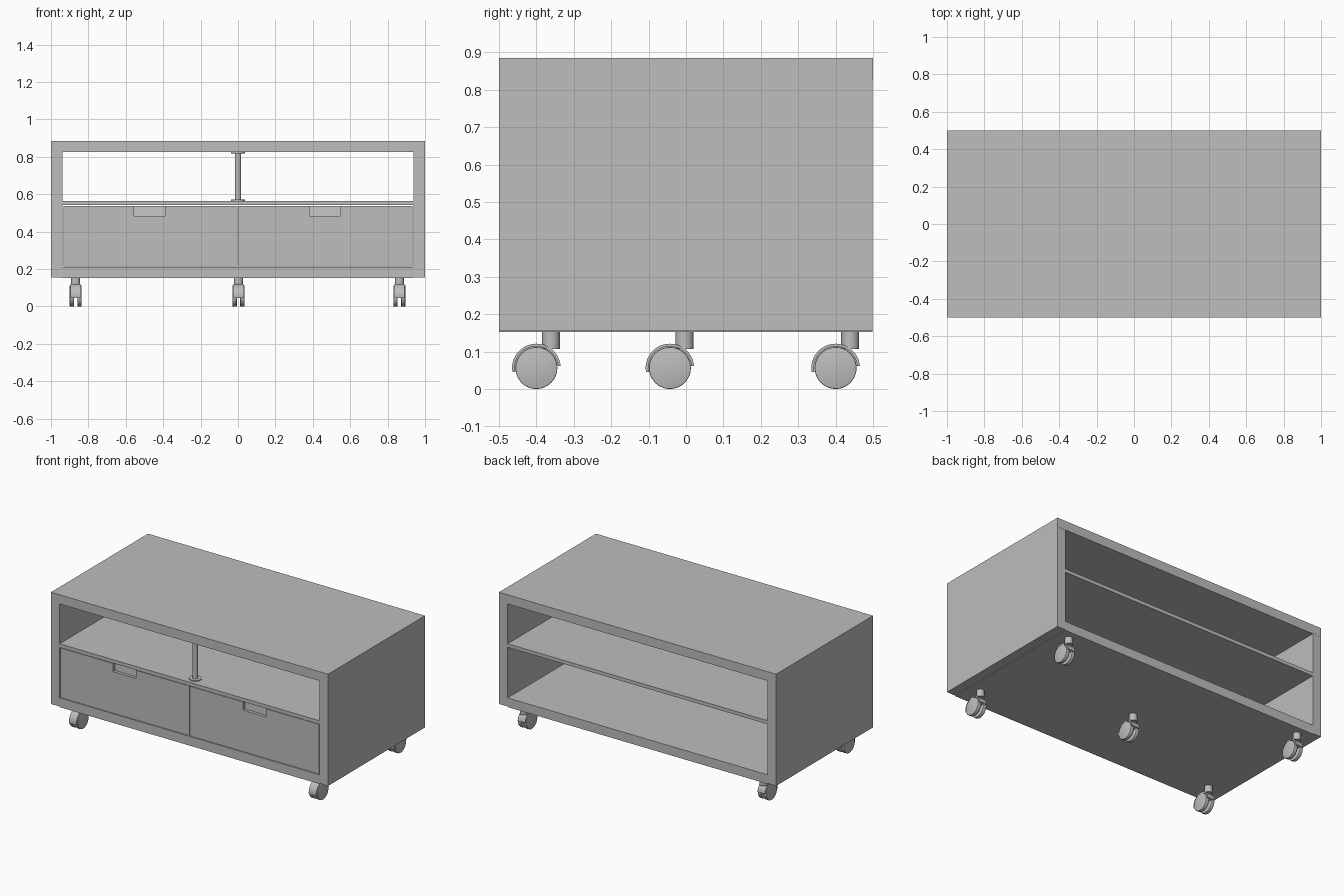
import bpy, bmesh, math
from mathutils import Matrix, Vector

if "Cube" in bpy.data.objects:
    bpy.data.objects.remove(bpy.data.objects["Cube"])


def material(name, v):
    m = bpy.data.materials.new(name)
    m.diffuse_color = (v, v, v, 1)
    m.use_nodes = True
    m.node_tree.nodes["Principled BSDF"].inputs["Base Color"].default_value = m.diffuse_color
    return m


GREY = material("mid grey", 0.51)
LIGHT = material("light grey", 0.57)


def finish(name, bm, mat=GREY, smooth=False):
    bmesh.ops.recalc_face_normals(bm, faces=bm.faces)
    me = bpy.data.meshes.new(name)
    bm.to_mesh(me)
    bm.free()
    ob = bpy.data.objects.new(name, me)
    bpy.context.collection.objects.link(ob)
    me.materials.append(mat)
    if smooth:
        bpy.ops.object.select_all(action='DESELECT')
        ob.select_set(True)
        bpy.context.view_layer.objects.active = ob
        bpy.ops.object.shade_smooth_by_angle(angle=math.radians(35))
    return ob


def box(name, x, y, z, mat=GREY):
    bm = bmesh.new()
    bmesh.ops.create_cube(bm, size=1)
    for v in bm.verts:
        v.co = [(r[0] + r[1]) / 2 + c * (r[1] - r[0]) for c, r in zip(v.co, (x, y, z))]
    return finish(name, bm, mat)


def prism(bm, points, vec):
    """Extrude a closed 3D outline along vec."""
    f = bm.faces.new([bm.verts.new(p) for p in points])
    r = bmesh.ops.extrude_face_region(bm, geom=[f])
    bmesh.ops.translate(bm, vec=Vector(vec),
                        verts=[g for g in r["geom"] if isinstance(g, bmesh.types.BMVert)])


def cylinder(bm, r, length, centre, axis='Z', seg=32):
    m = Matrix.Translation(centre)
    if axis == 'X':
        m = m @ Matrix.Rotation(math.pi / 2, 4, 'Y')
    bmesh.ops.create_cone(bm, cap_ends=True, segments=seg, radius1=r, radius2=r,
                          depth=length, matrix=m)


# Cabinet carcass, open at the back
box("top_panel", (-1, 1), (-0.5, 0.5), (0.825, 0.885))
box("left_side", (-1, -0.938), (-0.5, 0.499), (0.156, 0.825))
box("right_side", (0.938, 1), (-0.5, 0.499), (0.156, 0.825))
box("bottom_panel", (-0.938, 0.938), (-0.5, 0.499), (0.152, 0.212))
box("middle_shelf", (-0.938, 0.938), (-0.5, 0.499), (0.542, 0.565))

# Drawer fronts with a notched grip and a recessed plate behind it
for side, x0, x1, c in (("left", -0.934, -0.003, -0.472), ("right", 0.003, 0.934, 0.466)):
    zb, zt, n, zn = 0.215, 0.538, 0.083, 0.485
    outline = [(x0, zb), (x1, zb), (x1, zt), (c + n, zt), (c + n, zn),
               (c - n, zn), (c - n, zt), (x0, zt)]
    bm = bmesh.new()
    prism(bm, [(x, -0.497, z) for x, z in outline], (0, 0.03, 0))
    finish(side + "_drawer_front", bm)
    box(side + "_grip_recess", (c - n, c + n), (-0.477, -0.468), (zn, zt), LIGHT)

# Round post with a flange at each end
bm = bmesh.new()
cylinder(bm, 0.017, 0.26, (0, -0.44, 0.695))
for z in (0.568, 0.822):
    cylinder(bm, 0.038, 0.006, (0, -0.44, z))
finish("support_post", bm, smooth=True)

# Twin-wheel casters: four corners and the centre
R = 0.056
for i, (x, y) in enumerate([(-0.868, -0.4), (0.863, -0.4), (0.003, -0.043),
                            (-0.868, 0.4), (0.863, 0.4)]):
    # wheels
    bm = bmesh.new()
    for s in (-1, 1):
        cylinder(bm, R, 0.023, (x + s * 0.0205, y, R), 'X', 40)
    rims = [e for e in bm.edges if abs(e.verts[0].co.x - e.verts[1].co.x) < 1e-5]
    bmesh.ops.bevel(bm, geom=rims, offset=0.003, segments=2, affect='EDGES', profile=0.5)
    finish(f"caster_wheels_{i}", bm, smooth=True)

    # hood arching over the wheels, web between them
    bm = bmesh.new()
    arc = [math.radians(5 + 185 * k / 24) for k in range(25)]
    outer = [(y + 0.065 * math.cos(a), R + 0.065 * math.sin(a)) for a in arc]
    inner = [(y + 0.058 * math.cos(a), R + 0.058 * math.sin(a)) for a in arc]
    prism(bm, [(x - 0.027, p, q) for p, q in outer + inner[::-1]], (0.054, 0, 0))
    prism(bm, [(x - 0.007, p, q) for p, q in inner], (0.014, 0, 0))
    finish(f"caster_hood_{i}", bm, smooth=True)

    # swivel stem
    bm = bmesh.new()
    cylinder(bm, 0.024, 0.046, (x, y + 0.039, 0.130))
    finish(f"caster_stem_{i}", bm, smooth=True)
